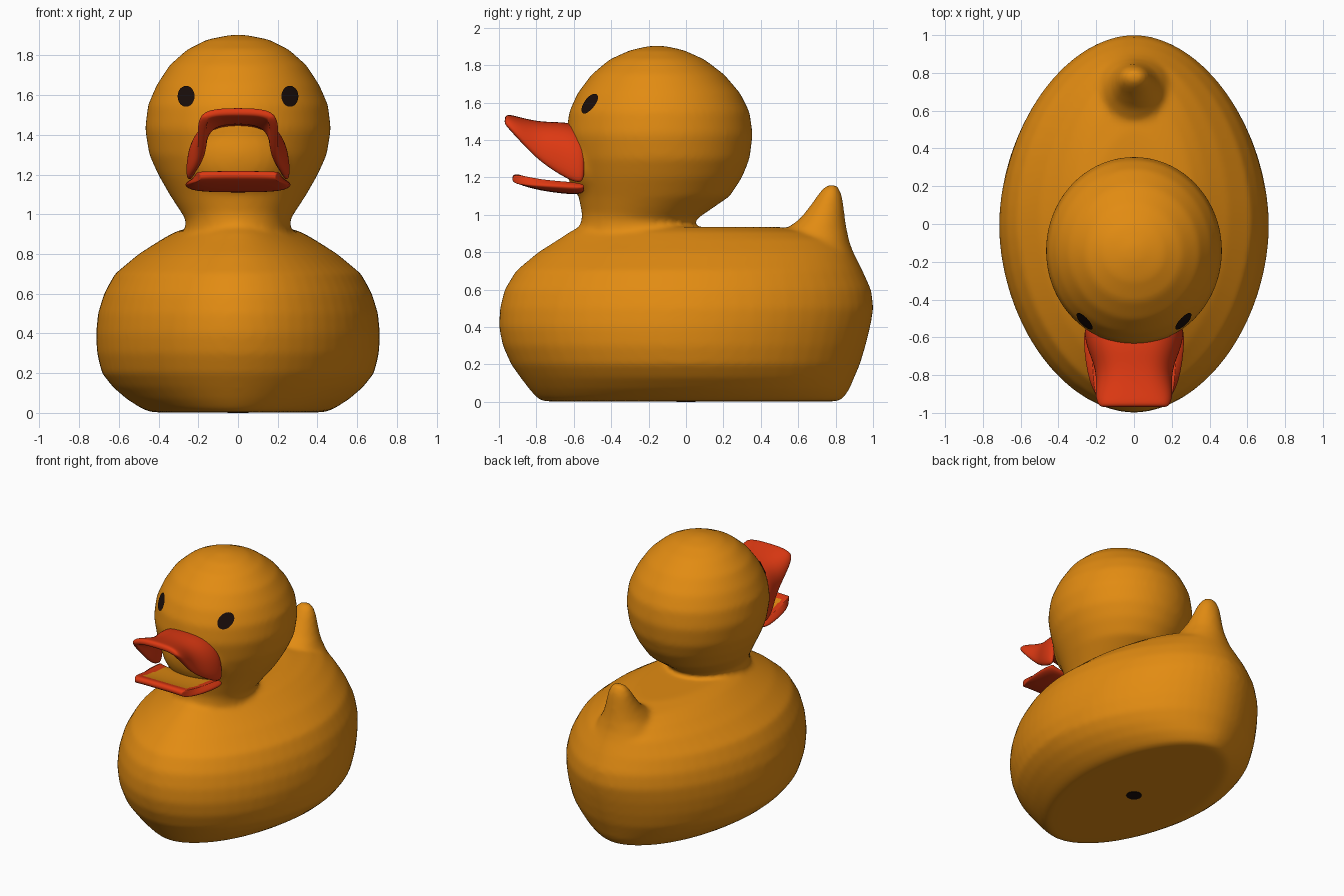
import bpy, bmesh, math
from mathutils import Vector
from mathutils.bvhtree import BVHTree

if "Cube" in bpy.data.objects:
    bpy.data.objects.remove(bpy.data.objects["Cube"], do_unlink=True)


def material(name, rgb):
    mat = bpy.data.materials.new(name)
    mat.use_nodes = True
    mat.diffuse_color = (*rgb, 1)
    bsdf = next(n for n in mat.node_tree.nodes if n.type == "BSDF_PRINCIPLED")
    bsdf.inputs["Base Color"].default_value = (*rgb, 1)
    return mat


AMBER = material("amber", (0.76, 0.26, 0.006))
RED = material("orange_red", (0.72, 0.04, 0.006))
BLACK = material("dark_brown", (0.01, 0.004, 0.003))


def power(value, exponent):
    return math.copysign(abs(value) ** exponent, value)


def make_object(name, bm, *mats):
    bmesh.ops.recalc_face_normals(bm, faces=bm.faces)
    mesh = bpy.data.meshes.new(name)
    bm.to_mesh(mesh)
    bm.free()
    for mat in mats:
        mesh.materials.append(mat)
    obj = bpy.data.objects.new(name, mesh)
    bpy.context.collection.objects.link(obj)
    return obj


def finish(obj):
    """Apply all modifiers and shade smooth."""
    bpy.ops.object.select_all(action="DESELECT")
    obj.select_set(True)
    bpy.context.view_layer.objects.active = obj
    for mod in list(obj.modifiers):
        bpy.ops.object.modifier_apply(modifier=mod.name)
    bpy.ops.object.shade_smooth()


def loft(bm, sections, exponent=1.0, count=64):
    """Stack oval rings given as (z, half width, front y, back y)."""
    rings = []
    for z, half, front, back in sections:
        mid, depth = (front + back) / 2, (back - front) / 2
        ring = []
        for i in range(count):
            a = math.tau * i / count
            ring.append(bm.verts.new((half * power(math.cos(a), exponent),
                                      mid + depth * power(math.sin(a), exponent), z)))
        rings.append(ring)
    for low, high in zip(rings, rings[1:]):
        for i in range(count):
            j = (i + 1) % count
            bm.faces.new((low[i], low[j], high[j], high[i]))
    bm.faces.new(rings[0][::-1])
    bm.faces.new(rings[-1])


# Body, head, cheeks and tail, fused into one soft skin
bm = bmesh.new()
BODY = [(0.003, 0.44, -0.77, 0.82), (0.025, 0.49, -0.80, 0.845), (0.07, 0.56, -0.84, 0.875),
        (0.13, 0.63, -0.885, 0.9), (0.2, 0.685, -0.935, 0.93), (0.3, 0.71, -0.98, 0.96),
        (0.4, 0.715, -1.0, 0.985), (0.5, 0.705, -0.995, 1.003), (0.6, 0.675, -0.97, 0.99),
        (0.7, 0.62, -0.91, 0.945), (0.8, 0.5, -0.79, 0.895), (0.87, 0.39, -0.68, 0.82),
        (0.91, 0.32, -0.62, 0.7), (0.935, 0.24, -0.57, 0.5)]
HEAD = [(0.85, 0.27, -0.57, 0.06), (0.97, 0.262, -0.56, 0.045), (1.0, 0.28, -0.555, 0.09),
        (1.1, 0.345, -0.575, 0.235), (1.2, 0.402, -0.6, 0.3), (1.3, 0.447, -0.62, 0.34),
        (1.43, 0.468, -0.64, 0.357), (1.55, 0.453, -0.625, 0.34), (1.65, 0.41, -0.58, 0.29),
        (1.75, 0.345, -0.505, 0.205), (1.83, 0.255, -0.41, 0.1), (1.88, 0.155, -0.3, -0.01),
        (1.903, 0.04, -0.2, -0.11)]
TAIL = [(0.7, 0.24, 0.55, 0.935), (0.85, 0.19, 0.53, 0.875), (0.92, 0.15, 0.53, 0.86),
        (0.98, 0.12, 0.61, 0.85), (1.05, 0.095, 0.665, 0.843), (1.1, 0.08, 0.7, 0.835),
        (1.14, 0.06, 0.73, 0.82), (1.162, 0.03, 0.76, 0.805)]
loft(bm, BODY, 1.06)
loft(bm, HEAD)
loft(bm, TAIL)
cheeks = bmesh.ops.create_uvsphere(bm, u_segments=32, v_segments=20, radius=1)["verts"]
for v in cheeks:
    v.co = Vector((v.co.x * 0.28, v.co.y * 0.2 - 0.45, v.co.z * 0.25 + 1.3))
body = make_object("body_and_head", bm, AMBER)
remesh = body.modifiers.new("fuse", "REMESH")
remesh.mode = "VOXEL"
remesh.voxel_size = 0.018
soften = body.modifiers.new("soften", "SMOOTH")
soften.factor = 0.5
soften.iterations = 8
finish(body)


def bill(name, rows, thickness, *mats):
    """Arched sheet along y, rows given as (y, centre z, edge z, half width)."""
    bm = bmesh.new()
    steps = 12
    grid = []
    for y, centre, edge, half in rows:
        line = []
        for i in range(steps + 1):
            a = math.pi * i / steps
            line.append(bm.verts.new((half * power(math.cos(a), 0.7), y,
                                      edge + (centre - edge) * abs(math.sin(a)) ** 0.7)))
        grid.append(line)
    for near, far in zip(grid, grid[1:]):
        for i in range(steps):
            bm.faces.new((near[i], near[i + 1], far[i + 1], far[i]))
    obj = make_object(name, bm, *mats)
    solid = obj.modifiers.new("thickness", "SOLIDIFY")
    solid.thickness = thickness
    solid.offset = 0
    obj.modifiers.new("round", "SUBSURF").levels = 2
    finish(obj)
    return obj


# Open bill
bill("upper_bill", [(-0.97, 1.517, 1.485, 0.165), (-0.93, 1.51, 1.44, 0.183),
                    (-0.88, 1.497, 1.385, 0.185), (-0.8, 1.48, 1.3, 0.18),
                    (-0.72, 1.475, 1.24, 0.2), (-0.64, 1.475, 1.19, 0.235),
                    (-0.54, 1.45, 1.15, 0.25)], 0.045, RED)
lower = bill("lower_bill", [(-0.93, 1.205, 1.19, 0.19), (-0.87, 1.18, 1.185, 0.22),
                            (-0.78, 1.155, 1.175, 0.235), (-0.66, 1.138, 1.17, 0.25),
                            (-0.54, 1.13, 1.16, 0.25)], 0.05, RED, AMBER)
# Mouth floor takes the skin colour
for face in lower.data.polygons:
    c = face.center
    if face.normal.z > 0.4 and c.y > -0.86 and abs(c.x) < 0.18:
        face.material_index = 1


# Eyes, laid on the head as thin patches
tree = BVHTree.FromObject(body, bpy.context.evaluated_depsgraph_get())


def eye(name, side):
    bm = bmesh.new()
    bmesh.ops.create_circle(bm, cap_ends=True, cap_tris=True, segments=24, radius=1)
    for v in bm.verts:
        start = Vector((side * 0.258 + v.co.x * 0.042, -2, 1.592 + v.co.y * 0.052))
        hit, normal, _, _ = tree.ray_cast(start, Vector((0, 1, 0)))
        v.co = hit + normal * 0.006
    obj = make_object(name, bm, BLACK)
    if obj.data.polygons[0].normal.y > 0:
        obj.data.flip_normals()
    finish(obj)


eye("left_eye", 1)
eye("right_eye", -1)

# Air hole under the base
bm = bmesh.new()
bmesh.ops.create_cone(bm, cap_ends=True, segments=20, radius1=0.052, radius2=0.052, depth=0.008)
hole = make_object("air_hole", bm, BLACK)
hole.location.z = 0.004
